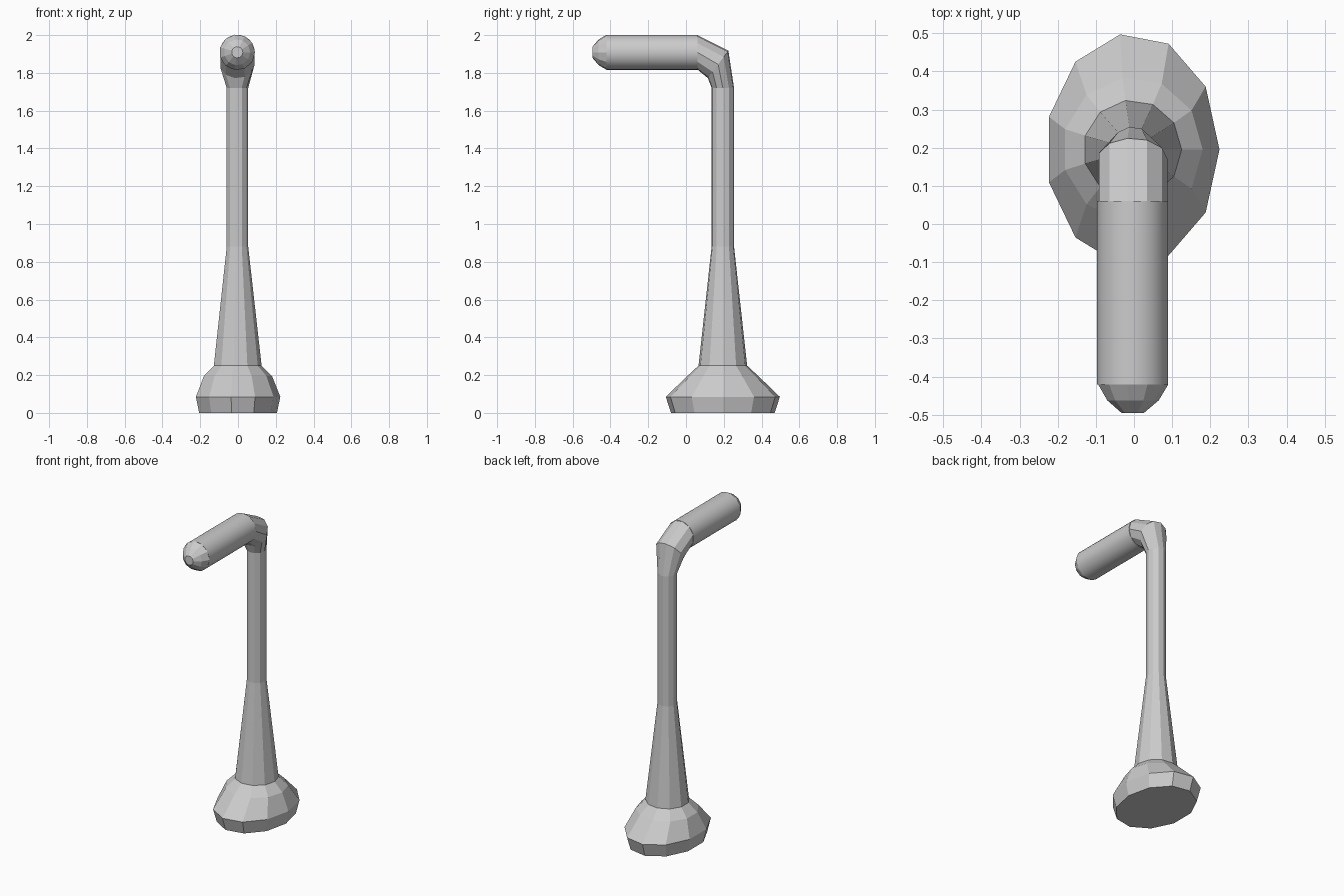
import bpy, bmesh, math

if "Cube" in bpy.data.objects:
    bpy.data.objects.remove(bpy.data.objects["Cube"])

SIDES = 11   # low-poly side count
CX = -0.004  # slight x offset of the odd-sided rings
PY = 0.195   # pole centre in y
AZ = 1.909   # arm centre in z


def loft(name, rings, sides=SIDES, cx=CX, smooth=False):
    """Skin rings given as (centre y, centre z, x radius, (dy, dz) second radius)."""
    bm = bmesh.new()
    loops = []
    for y, z, rx, (dy, dz) in rings:
        angles = [math.tau * i / sides for i in range(sides)]
        loops.append([bm.verts.new((cx + rx * math.cos(a),
                                    y + dy * math.sin(a),
                                    z + dz * math.sin(a))) for a in angles])
    for lo, hi in zip(loops, loops[1:]):
        for i in range(sides):
            j = (i + 1) % sides
            bm.faces.new((lo[i], lo[j], hi[j], hi[i])).smooth = smooth
    bm.faces.new(loops[0][::-1])
    bm.faces.new(loops[-1])
    bmesh.ops.recalc_face_normals(bm, faces=bm.faces)
    if smooth:
        for e in bm.edges:  # keep the end rims sharp
            e.smooth = all(len(f.verts) == 4 for f in e.link_faces)
    mesh = bpy.data.meshes.new(name)
    bm.to_mesh(mesh)
    bm.free()
    obj = bpy.data.objects.new(name, mesh)
    bpy.context.collection.objects.link(obj)
    return obj


def flat_ring(z, rx, ry):
    return (PY, z, rx, (ry, 0))


def arm_ring(y, r):
    return (y, AZ, r, (0, r))


# oval foot, tapered post and mitred elbow in one skin
loft("stand", [
    flat_ring(0.0, 0.21, 0.277),
    flat_ring(0.085, 0.228, 0.305),
    flat_ring(0.195, 0.184, 0.19),
    flat_ring(0.25, 0.129, 0.13),
    flat_ring(0.88, 0.058, 0.06),
    flat_ring(1.72, 0.058, 0.06),
    (0.17, 1.845, 0.092, (0.055, 0.073)),
    arm_ring(0.06, 0.092),
])

# smooth round arm
loft("arm", [arm_ring(0.06, 0.0925), arm_ring(-0.42, 0.0925)],
     sides=32, smooth=True)

# faceted end cap
loft("arm_cap", [
    arm_ring(-0.42, 0.094),
    arm_ring(-0.462, 0.069),
    arm_ring(-0.495, 0.03),
])
